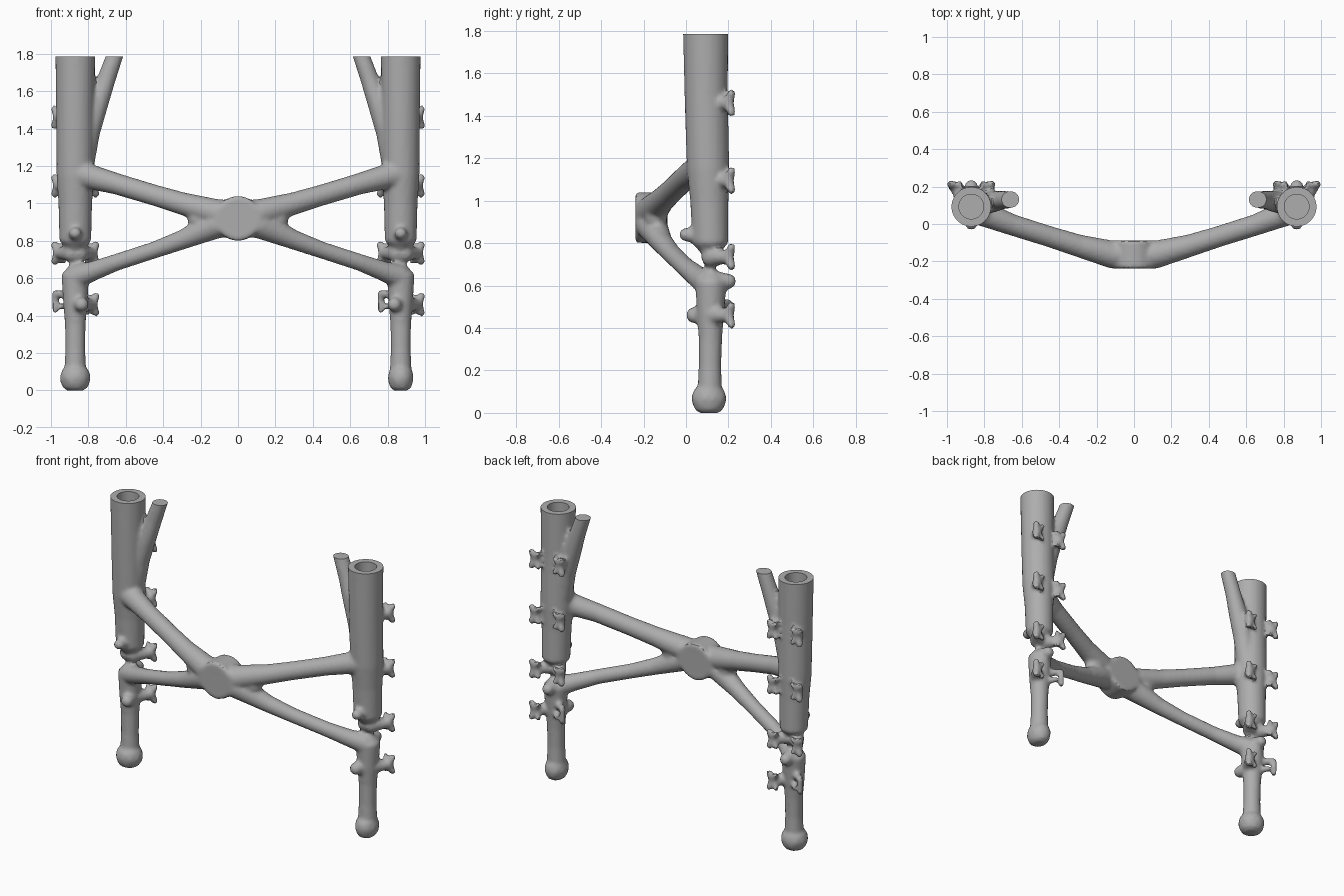
import bpy, bmesh, math
from mathutils import Vector, Matrix

cube = bpy.data.objects.get("Cube")
if cube:
    bpy.data.objects.remove(cube)

TOP = 1.785
POST_X = 0.87
bm = bmesh.new()


def tube(points, sides=20):
    """Closed tube through (x, y, z, radius) points."""
    path = [Vector(p[:3]) for p in points]
    rings = []
    for i, p in enumerate(path):
        tangent = path[min(i + 1, len(path) - 1)] - path[max(i - 1, 0)]
        turn = tangent.to_track_quat('Z', 'Y')
        ring = []
        for k in range(sides):
            a = math.tau * k / sides
            ring.append(bm.verts.new(p + turn @ Vector((math.cos(a), math.sin(a), 0)) * points[i][3]))
        rings.append(ring)
    for a, b in zip(rings, rings[1:]):
        for k in range(sides):
            n = (k + 1) % sides
            bm.faces.new((a[k], a[n], b[n], b[k]))
    bm.faces.new(rings[0][::-1])
    bm.faces.new(rings[-1])


def ball(x, y, z, r, stretch=(1, 1, 1)):
    matrix = Matrix.Translation((x, y, z)) @ Matrix.Diagonal((*stretch, 1))
    bmesh.ops.create_icosphere(bm, subdivisions=2, radius=r, matrix=matrix)


def capsule(a, b, ra, rb):
    tube([(*a, ra), (*b, rb)], 12)
    ball(*a, ra)
    ball(*b, rb)


def clip(cx, side, z):
    """Forked ear on the rear corner of a post."""
    tip = (cx + side * 0.095, 0.2, z)
    capsule((cx + side * 0.02, 0.12, z), tip, 0.05, 0.027)
    for up in (-1, 1):
        end = (cx + side * 0.11, 0.214, z + up * 0.046)
        capsule(tip, end, 0.025, 0.02)
        capsule(tip, (cx + side * 0.06, 0.215, z + up * 0.045), 0.023, 0.016)


def hook(cx, side, z):
    """Thin open hook on the rear corner of a leg."""
    x = cx + side * 0.107
    capsule((cx, 0.12, z + 0.03), (x, 0.2, z + 0.05), 0.03, 0.019)
    capsule((x, 0.2, z + 0.05), (x, 0.2, z - 0.04), 0.019, 0.018)
    capsule((cx, 0.12, z - 0.02), (cx + side * 0.07, 0.2, z - 0.02), 0.03, 0.017)


for s in (-1, 1):
    cx = s * POST_X
    # Post widening from slim leg to socket
    profile = [(0.1, 0.112, 0.058), (0.22, 0.113, 0.053), (0.35, 0.115, 0.055),
               (0.46, 0.115, 0.064), (0.62, 0.118, 0.074), (0.8, 0.115, 0.085),
               (1.0, 0.11, 0.09), (1.15, 0.104, 0.1), (1.3, 0.1, 0.101),
               (1.5, 0.095, 0.102), (1.83, 0.092, 0.107)]
    tube([(cx, y, z, r) for z, y, r in profile], 28)
    # Rounded foot
    wide = 1.0 if s < 0 else 0.84
    ball(cx, 0.108, 0.067, 0.085, (wide, 1, 0.95))
    ball(cx, 0.108, 0.035, 0.075, (wide, 1, 0.6))
    # Side branch rising inward
    tube([(s * 0.83, 0.11, 1.2, 0.06), (s * 0.80, 0.115, 1.38, 0.062),
          (s * 0.755, 0.12, 1.52, 0.058), (s * 0.705, 0.128, 1.66, 0.049),
          (s * 0.645, 0.132, 1.83, 0.044)])
    # Upper and lower brace arms
    tube([(0, -0.163, 0.94, 0.075), (s * 0.12, -0.163, 0.95, 0.074),
          (s * 0.3, -0.115, 1.0, 0.06), (s * 0.45, -0.068, 1.045, 0.056),
          (s * 0.65, -0.005, 1.105, 0.057), (s * 0.78, 0.045, 1.14, 0.066),
          (s * 0.86, 0.085, 1.16, 0.082)])
    tube([(0, -0.163, 0.9, 0.075), (s * 0.12, -0.163, 0.885, 0.074),
          (s * 0.3, -0.115, 0.805, 0.052), (s * 0.45, -0.068, 0.75, 0.045),
          (s * 0.65, 0, 0.685, 0.045), (s * 0.78, 0.06, 0.637, 0.053),
          (s * 0.86, 0.105, 0.61, 0.066)])
    ball(s * 0.2, -0.142, 0.916, 0.06, (1.2, 0.9, 1))
    # Front knobs
    capsule((cx, 0.08, 0.835), (cx, 0.0, 0.84), 0.045, 0.033)
    capsule((s * 0.85, 0.1, 0.46), (s * 0.837, 0.038, 0.46), 0.045, 0.039)
    # Rear knob
    capsule((cx, 0.14, 0.62), (cx, 0.2, 0.62), 0.05, 0.037)
    # Rear ears and hooks
    for z in (1.46, 1.095, 0.735):
        for side in (-1, 1):
            clip(cx, side, z)
    clip(cx, 1, 0.46)
    hook(cx, -1, 0.47)

# Round hub
bmesh.ops.create_cone(bm, cap_ends=True, segments=48, radius1=0.119, radius2=0.119, depth=0.15,
                      matrix=Matrix.Translation((0, -0.163, 0.92)) @ Matrix.Rotation(math.pi / 2, 4, 'X'))

mesh = bpy.data.meshes.new("branching_frame")
bm.to_mesh(mesh)
bm.free()
frame = bpy.data.objects.new("branching_frame", mesh)
bpy.context.collection.objects.link(frame)
bpy.ops.object.select_all(action='DESELECT')
frame.select_set(True)
bpy.context.view_layer.objects.active = frame

# Fuse all parts into one soft skin
fuse = frame.modifiers.new("fuse", 'REMESH')
fuse.mode = 'VOXEL'
fuse.voxel_size = 0.012
soften = frame.modifiers.new("soften", 'SMOOTH')
soften.factor = 0.5
soften.iterations = 3
for name in ("fuse", "soften"):
    bpy.ops.object.modifier_apply(modifier=name)

# Flat cuts at floor and top
bm = bmesh.new()
bm.from_mesh(frame.data)
for z, direction in ((TOP, 1), (0, -1)):
    bmesh.ops.bisect_plane(bm, geom=bm.verts[:] + bm.edges[:] + bm.faces[:], dist=1e-5,
                           plane_co=(0, 0, z), plane_no=(0, 0, direction), clear_outer=True)


def rim_near(x, y, z, reach):
    """Open edges around one cut end."""
    spot = Vector((x, y, z))
    return [e for e in bm.edges if e.is_boundary
            and all((v.co - spot).length < reach for v in e.verts)]


def extrude(rim):
    new = bmesh.ops.extrude_edge_only(bm, edges=rim)["geom"]
    verts = [g for g in new if isinstance(g, bmesh.types.BMVert)]
    edges = [g for g in new if isinstance(g, bmesh.types.BMEdge) and g.is_boundary]
    return verts, edges


def close(rim):
    if rim:
        verts, _ = extrude(rim)
        middle = sum((v.co for v in verts), Vector()) / len(verts)
        bmesh.ops.pointmerge(bm, verts=verts, merge_co=middle)


for s in (-1, 1):
    close(rim_near(s * POST_X, 0.108, 0, 0.12))
    close(rim_near(s * 0.66, 0.132, TOP, 0.085))
    # Socket bore in the post top
    center = Vector((s * POST_X, 0.093, TOP))
    verts, rim = extrude(rim_near(*center, 0.13))
    for v in verts:
        v.co = center + (v.co - center).normalized() * 0.066
    verts, rim = extrude(rim)
    for v in verts:
        v.co.z = 1.49
    close(rim)

bmesh.ops.recalc_face_normals(bm, faces=bm.faces[:])
bm.to_mesh(frame.data)
bm.free()

# Plain grey finish
grey = bpy.data.materials.new("plain_grey")
grey.use_nodes = True
colour = (0.42, 0.42, 0.42, 1)
grey.diffuse_color = colour
grey.node_tree.nodes["Principled BSDF"].inputs["Base Color"].default_value = colour
frame.data.materials.clear()
frame.data.materials.append(grey)
bpy.ops.object.shade_smooth_by_angle(angle=math.radians(40))
